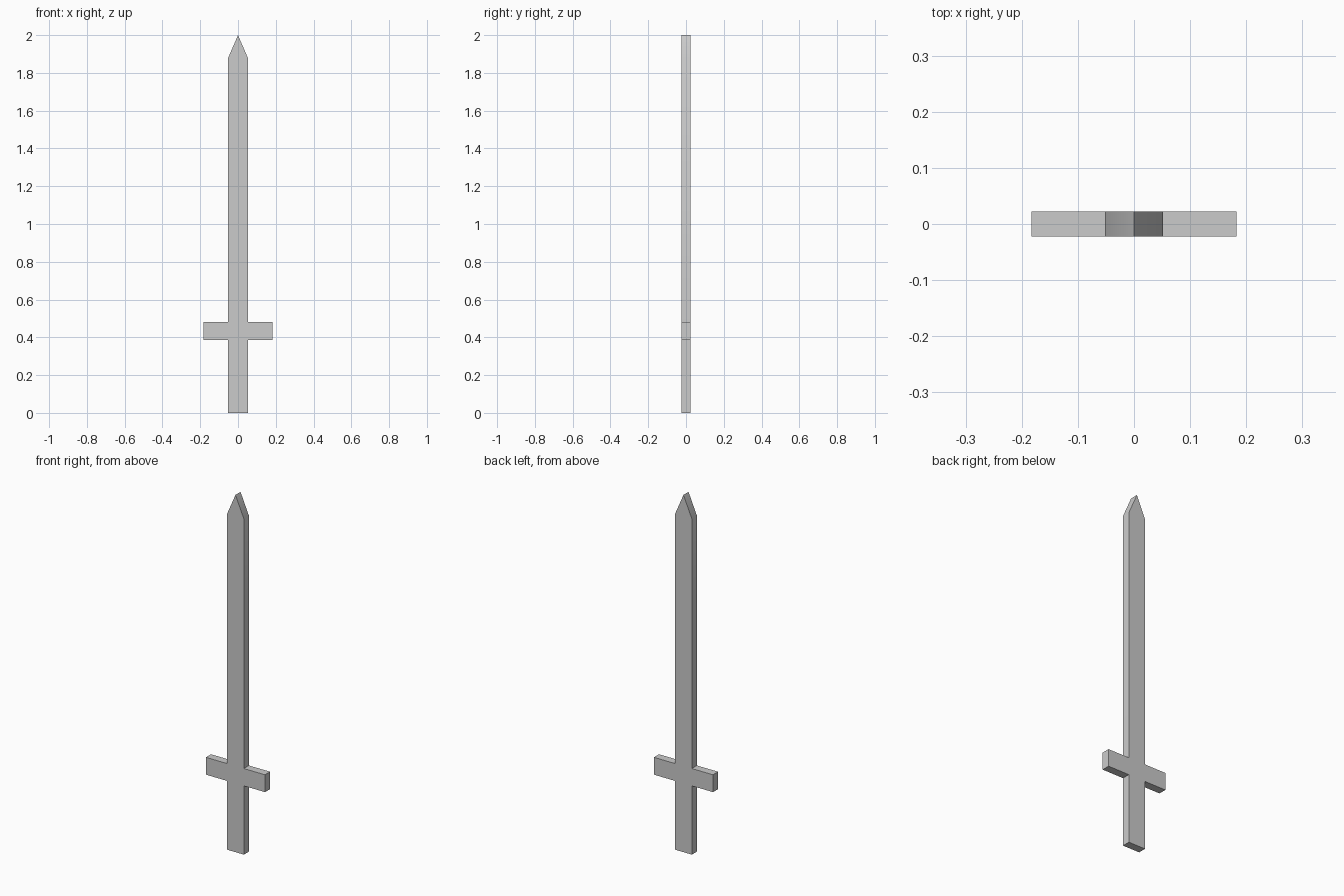
import bpy
import bmesh
import math
from mathutils import Vector

if "Cube" in bpy.data.objects:
    bpy.data.objects.remove(bpy.data.objects["Cube"])

HALF_T = 0.0225  # half thickness along y

# Right half of the sword outline (x, z): grip, crossguard, blade
half = [(0.052, 0.0), (0.052, 0.385), (0.183, 0.385), (0.183, 0.482),
        (0.052, 0.482), (0.052, 1.88)]
# Mirror the half outline and join both sides at the pointed tip
outline = half + [(0.0, 2.0)] + [(-x, z) for x, z in reversed(half)]

# Sword: one flat outline extruded through its thickness
bm = bmesh.new()
front = bm.faces.new([bm.verts.new((x, -HALF_T, z)) for x, z in outline])
ext = bmesh.ops.extrude_face_region(bm, geom=[front], use_keep_orig=True)
moved = [g for g in ext["geom"] if isinstance(g, bmesh.types.BMVert)]
bmesh.ops.translate(bm, verts=moved, vec=Vector((0, 2 * HALF_T, 0)))
bmesh.ops.recalc_face_normals(bm, faces=bm.faces)

mesh = bpy.data.meshes.new("sword")
bm.to_mesh(mesh)
bm.free()
sword = bpy.data.objects.new("sword", mesh)
bpy.context.collection.objects.link(sword)

# Soft shading over the blade shoulders, sharp everywhere else
bpy.context.view_layer.objects.active = sword
sword.select_set(True)
bpy.ops.object.shade_smooth_by_angle(angle=math.radians(30))
